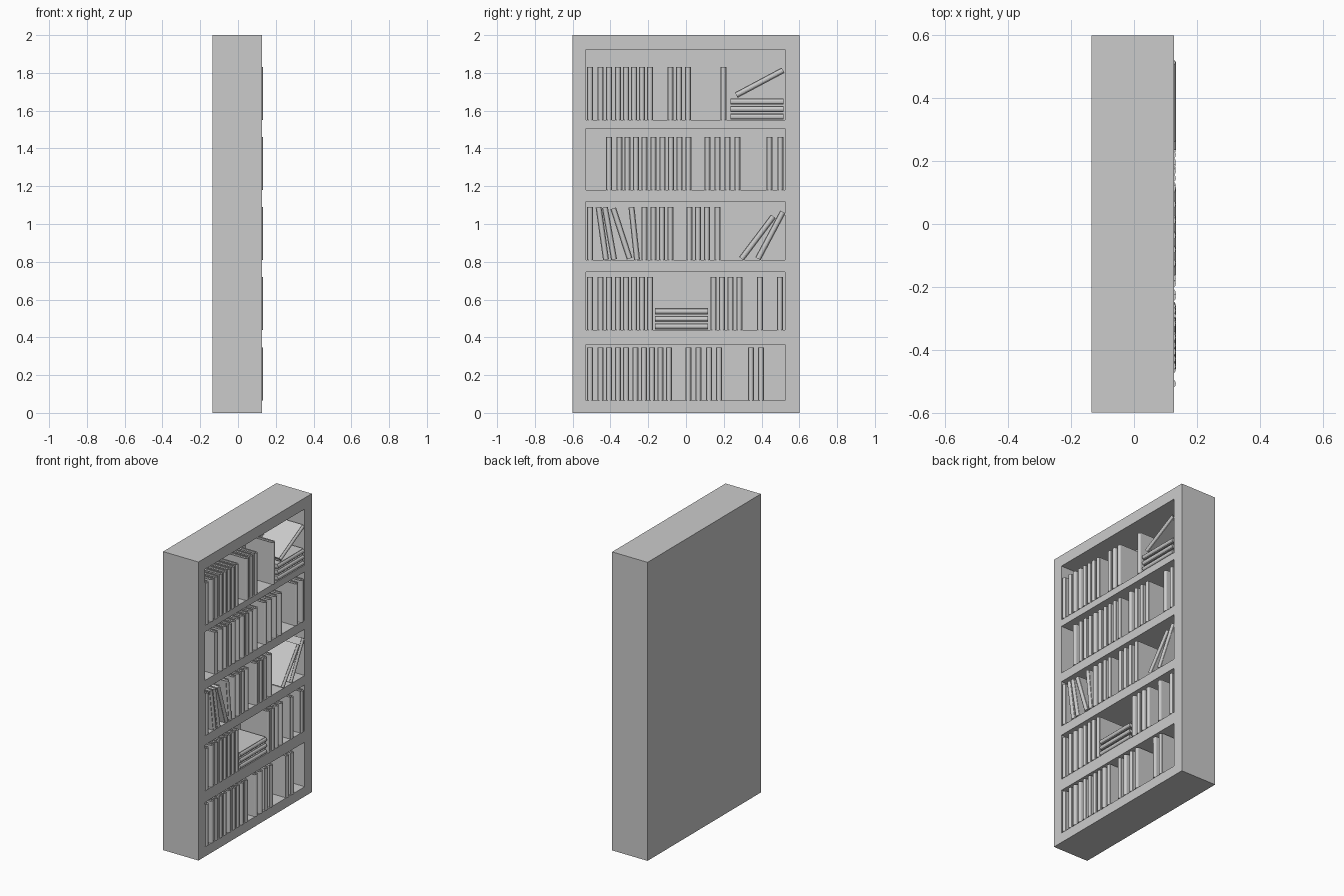
import bpy, bmesh, math
from mathutils import Matrix, Vector

cube = bpy.data.objects.get("Cube")
if cube:
    bpy.data.objects.remove(cube, do_unlink=True)

grey = bpy.data.materials.new("plain grey")
grey.use_nodes = True
COLOUR = (0.6, 0.6, 0.6, 1)
grey.diffuse_color = COLOUR
grey.node_tree.nodes["Principled BSDF"].inputs["Base Color"].default_value = COLOUR

BACK, FRONT, INNER_BACK = -0.135, 0.127, -0.095
LEFT, RIGHT = -0.53, 0.525
BAYS = [(0.065, 0.363), (0.44, 0.747), (0.81, 1.12), (1.18, 1.505), (1.55, 1.925)]
BOOK_H, BOOK_T, BOOK_D = 0.28, 0.032, 0.2


def finish(bm, name):
    bmesh.ops.recalc_face_normals(bm, faces=bm.faces)
    mesh = bpy.data.meshes.new(name)
    bm.to_mesh(mesh)
    bm.free()
    mesh.materials.append(grey)
    obj = bpy.data.objects.new(name, mesh)
    bpy.context.collection.objects.link(obj)
    return obj


def add_box(bm, lo, hi):
    lo, hi = Vector(lo), Vector(hi)
    matrix = Matrix.Translation((lo + hi) / 2) @ Matrix.Diagonal((*(hi - lo), 1))
    bmesh.ops.create_cube(bm, size=1, matrix=matrix)


# Bookcase: solid block with five bays pushed in from the open side
bm = bmesh.new()
add_box(bm, (BACK, -0.6, 0), (FRONT, 0.6, 2))
cuts = [((0, y, 0), (0, 1, 0)) for y in (LEFT, RIGHT)]
cuts += [((0, 0, z), (0, 0, 1)) for bay in BAYS for z in bay]
for co, no in cuts:
    bmesh.ops.bisect_plane(bm, geom=bm.verts[:] + bm.edges[:] + bm.faces[:],
                           plane_co=co, plane_no=no)
openings = []
for face in bm.faces:
    c = face.calc_center_median()
    if c.x > FRONT - 0.01 and LEFT < c.y < RIGHT and any(a < c.z < b for a, b in BAYS):
        openings.append(face)
pushed = bmesh.ops.extrude_discrete_faces(bm, faces=openings)["faces"]
for face in pushed:
    bmesh.ops.translate(bm, verts=face.verts, vec=(INNER_BACK - FRONT, 0, 0))
finish(bm, "bookcase")

# One book: two covers, a rounded spine and a recessed page block
bm = bmesh.new()
half, cover, hinge = BOOK_T / 2, 0.006, FRONT - 0.004
back = FRONT - BOOK_D
for side in (-1, 1):
    y0, y1 = sorted((side * half, side * (half - cover)))
    add_box(bm, (back, y0, -BOOK_H / 2), (hinge, y1, BOOK_H / 2))
add_box(bm, (back + 0.006, cover - half, 0.006 - BOOK_H / 2),
        (hinge, half - cover, BOOK_H / 2 - 0.006))
arc = [math.pi * (i / 6 - 0.5) for i in range(7)]
outline = [(hinge + 0.01 * math.cos(a), 0.8 * half * math.sin(a)) for a in arc]
spine = bm.faces.new([bm.verts.new((x, y, -BOOK_H / 2)) for x, y in outline])
top = bmesh.ops.extrude_face_region(bm, geom=[spine])["geom"]
bmesh.ops.translate(bm, verts=[v for v in top if isinstance(v, bmesh.types.BMVert)],
                    vec=(0, 0, BOOK_H))
first_book = finish(bm, "book")
book_mesh = first_book.data
bpy.data.objects.remove(first_book)


def book(name, y, z, tilt=0):
    # Positive tilt leans the top of the book toward +y
    obj = bpy.data.objects.new(name, book_mesh)
    obj.location = (0, y, z)
    obj.rotation_euler.x = -math.radians(tilt)
    bpy.context.collection.objects.link(obj)


# Upright books, bottom shelf first
uprights = [
    [-.508, -.452, -.407, -.36, -.317, -.268, -.223, -.18, -.135, -.09,
     .013, .066, .122, .175, .344, .397],
    [-.508, -.452, -.407, -.36, -.317, -.275, -.233, -.19,
     .146, .19, .236, .283, .391, .497],
    [-.508, -.22, -.172, -.127, -.082, .018, .063, .111, .167],
    [-.407, -.352, -.31, -.265, -.22, -.172, -.124, -.08, -.034, .013,
     .114, .167, .22, .272, .442, .5],
    [-.508, -.452, -.407, -.36, -.317, -.275, -.233, -.19, -.082, -.037, .01, .198],
]
for (floor, ceiling), row in zip(BAYS, uprights):
    for y in row:
        book("upright_book", y, floor + BOOK_H / 2)

# Stacks of three books lying flat
for y, floor in ((-0.024, BAYS[1][0]), (0.375, BAYS[4][0])):
    for i in range(3):
        book("stacked_book", y, floor + 0.018 + 0.04 * i, 90)

# Leaning books: centre and lean
for y, z, tilt in ((-.443, .95, -8), (-.405, .95, -10), (-.342, .95, -18),
                   (-.274, .95, -6), (.378, .928, 37), (.447, .94, 28), (.39, 1.748, 62)):
    book("leaning_book", y, z, tilt)
